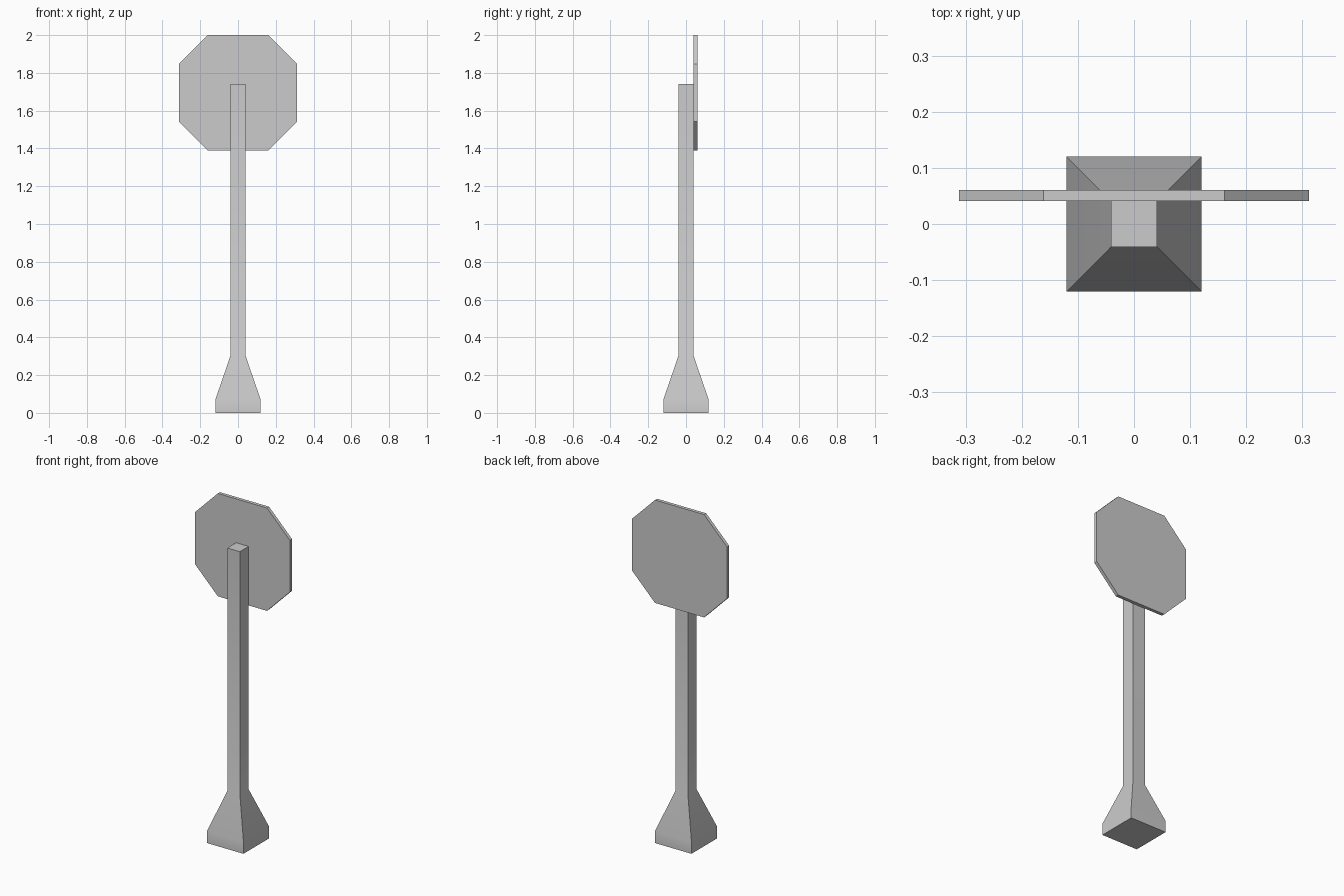
import bpy
import bmesh
import math

old = bpy.data.objects.get("Cube")
if old:
    bpy.data.objects.remove(old, do_unlink=True)

# Single grey finish
grey = bpy.data.materials.new("light grey")
grey.use_nodes = True
colour = (0.6, 0.6, 0.6, 1)
grey.diffuse_color = colour
grey.node_tree.nodes["Principled BSDF"].inputs["Base Color"].default_value = colour


def loft(name, rings):
    """Skin a stack of matching rings and cap both ends."""
    bm = bmesh.new()
    loops = [[bm.verts.new(p) for p in ring] for ring in rings]
    n = len(loops[0])
    for a, b in zip(loops, loops[1:]):
        for i in range(n):
            j = (i + 1) % n
            bm.faces.new((a[i], a[j], b[j], b[i]))
    bm.faces.new(loops[0][::-1])
    bm.faces.new(loops[-1])
    bmesh.ops.recalc_face_normals(bm, faces=bm.faces)
    mesh = bpy.data.meshes.new(name)
    bm.to_mesh(mesh)
    bm.free()
    mesh.materials.append(grey)
    obj = bpy.data.objects.new(name, mesh)
    bpy.context.collection.objects.link(obj)
    bpy.ops.object.select_all(action="DESELECT")
    obj.select_set(True)
    bpy.context.view_layer.objects.active = obj
    bpy.ops.object.shade_smooth_by_angle(angle=math.radians(30))
    return obj


def square(r, z):
    return [(-r, -r, z), (r, -r, z), (r, r, z), (-r, r, z)]


# Square post with a flared foot
loft("post", [square(r, z) for r, z in
              ((0.12, 0), (0.12, 0.07), (0.041, 0.30), (0.041, 1.74))])

# Eight-sided plate fixed to the back of the post
half_w, flat_x, half_h, flat_z, mid_z = 0.312, 0.161, 0.305, 0.153, 1.695
quarter = [(half_w, flat_z), (flat_x, half_h)]
outline = (quarter + [(-x, z) for x, z in quarter[::-1]]
           + [(-x, -z) for x, z in quarter] + [(x, -z) for x, z in quarter[::-1]])
loft("sign_plate", [[(x, y, mid_z + z) for x, z in outline] for y in (0.041, 0.061)])
